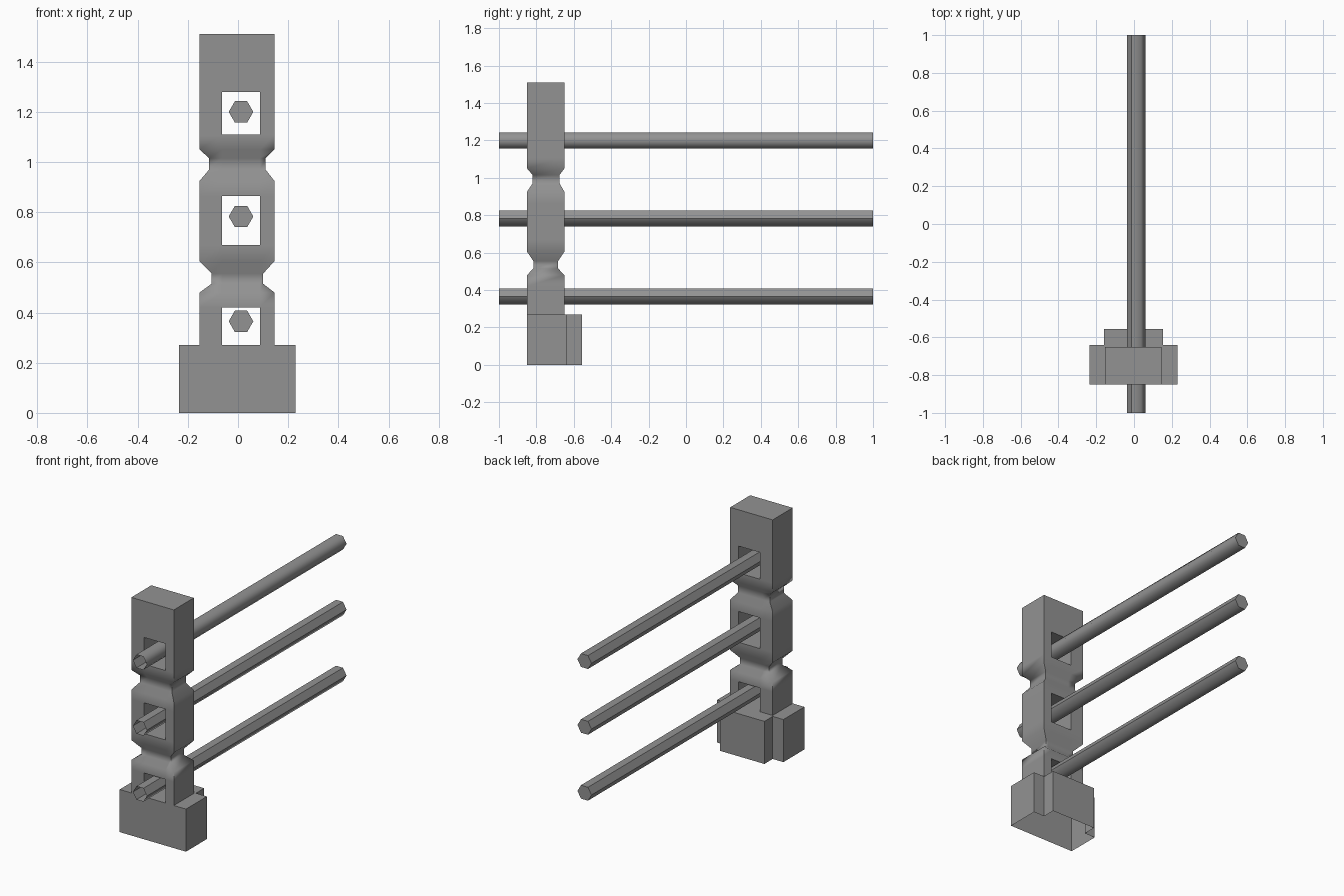
import bpy, bmesh, math

if "Cube" in bpy.data.objects:
    bpy.data.objects.remove(bpy.data.objects["Cube"])

grey = bpy.data.materials.new("stone_grey")
grey.diffuse_color = (0.29, 0.29, 0.29, 1)
grey.use_nodes = True
grey.node_tree.nodes["Principled BSDF"].inputs["Base Color"].default_value = grey.diffuse_color


def finish(bm, name):
    mesh = bpy.data.meshes.new(name)
    bm.to_mesh(mesh)
    bm.free()
    obj = bpy.data.objects.new(name, mesh)
    bpy.context.collection.objects.link(obj)
    mesh.materials.append(grey)
    return obj


# Carved post: stacked sections (z, x0, x1, y0, y1) with two narrow waists
WIDE = (-0.153, 0.145, -0.85, -0.65)
UPPER = (-0.115, 0.11, -0.82, -0.676)
LOWER = (-0.105, 0.10, -0.816, -0.684)
SECTIONS = [(0.27, WIDE), (0.42, WIDE), (0.48, WIDE), (0.515, LOWER),
            (0.555, LOWER), (0.605, WIDE), (0.67, WIDE), (0.865, WIDE),
            (0.925, WIDE), (0.97, UPPER), (1.015, UPPER), (1.05, WIDE),
            (1.11, WIDE), (1.28, WIDE), (1.51, WIDE)]
HOLE_X = (-0.063, 0.087)
HOLE_LEVELS = {0, 6, 12}          # section index where each slot begins

bm = bmesh.new()
rings = []
for z, (x0, x1, y0, y1) in SECTIONS:
    xs = (x0, *HOLE_X, x1)
    rings.append([bm.verts.new((x, y0, z)) for x in xs] +
                 [bm.verts.new((x, y1, z)) for x in reversed(xs)])
for i, (a, b) in enumerate(zip(rings, rings[1:])):
    slot = i in HOLE_LEVELS
    for k in range(8):
        if slot and k in (1, 5):
            continue
        n = (k + 1) % 8
        bm.faces.new((a[k], a[n], b[n], b[k]))
    if slot:
        # slot side walls, sill and lintel
        bm.faces.new((a[1], b[1], b[6], a[6]))
        bm.faces.new((a[2], a[5], b[5], b[2]))
        bm.faces.new((b[1], b[2], b[5], b[6]))
        if i:
            bm.faces.new((a[1], a[2], a[5], a[6]))
bm.faces.new(rings[-1])
bmesh.ops.recalc_face_normals(bm, faces=bm.faces)
post = finish(bm, "post")
bpy.context.view_layer.objects.active = post
post.select_set(True)
bpy.ops.object.shade_smooth_by_angle(angle=math.radians(65))

# Stepped base: T-shaped outline pulled upward, open underneath
OUTLINE = [(-0.235, -0.85), (0.23, -0.85), (0.23, -0.64), (0.153, -0.64),
           (0.153, -0.557), (-0.16, -0.557), (-0.16, -0.64), (-0.235, -0.64)]
bm = bmesh.new()
low = [bm.verts.new((x, y, 0)) for x, y in OUTLINE]
top = [bm.verts.new((x, y, 0.27)) for x, y in OUTLINE]
for k in range(8):
    n = (k + 1) % 8
    bm.faces.new((low[k], low[n], top[n], top[k]))
bm.faces.new(top)
finish(bm, "base")

# Three six-sided rails, open at the front end
RAIL_X, RAIL_R = 0.012, 0.049
for name, zc in (("lower_rail", 0.365), ("middle_rail", 0.783), ("upper_rail", 1.2)):
    bm = bmesh.new()
    ends = []
    for y in (-1, 1):
        ends.append([bm.verts.new((RAIL_X + RAIL_R * math.cos(k * math.pi / 3), y,
                                   zc + RAIL_R * math.sin(k * math.pi / 3)))
                     for k in range(6)])
    f, b = ends
    for k in range(6):
        n = (k + 1) % 6
        bm.faces.new((f[k], f[n], b[n], b[k])).smooth = True
    bm.faces.new(b)
    bmesh.ops.recalc_face_normals(bm, faces=bm.faces)
    # crisp edges on the left and, for the lower rails, on the upper half
    for e in bm.edges:
        mid = (e.verts[0].co + e.verts[1].co) / 2
        cap = abs(mid.y) > 0.9
        upper = name != "upper_rail" and mid.z > zc - 0.01
        e.smooth = not (cap or upper or mid.x < RAIL_X)
    finish(bm, name)
